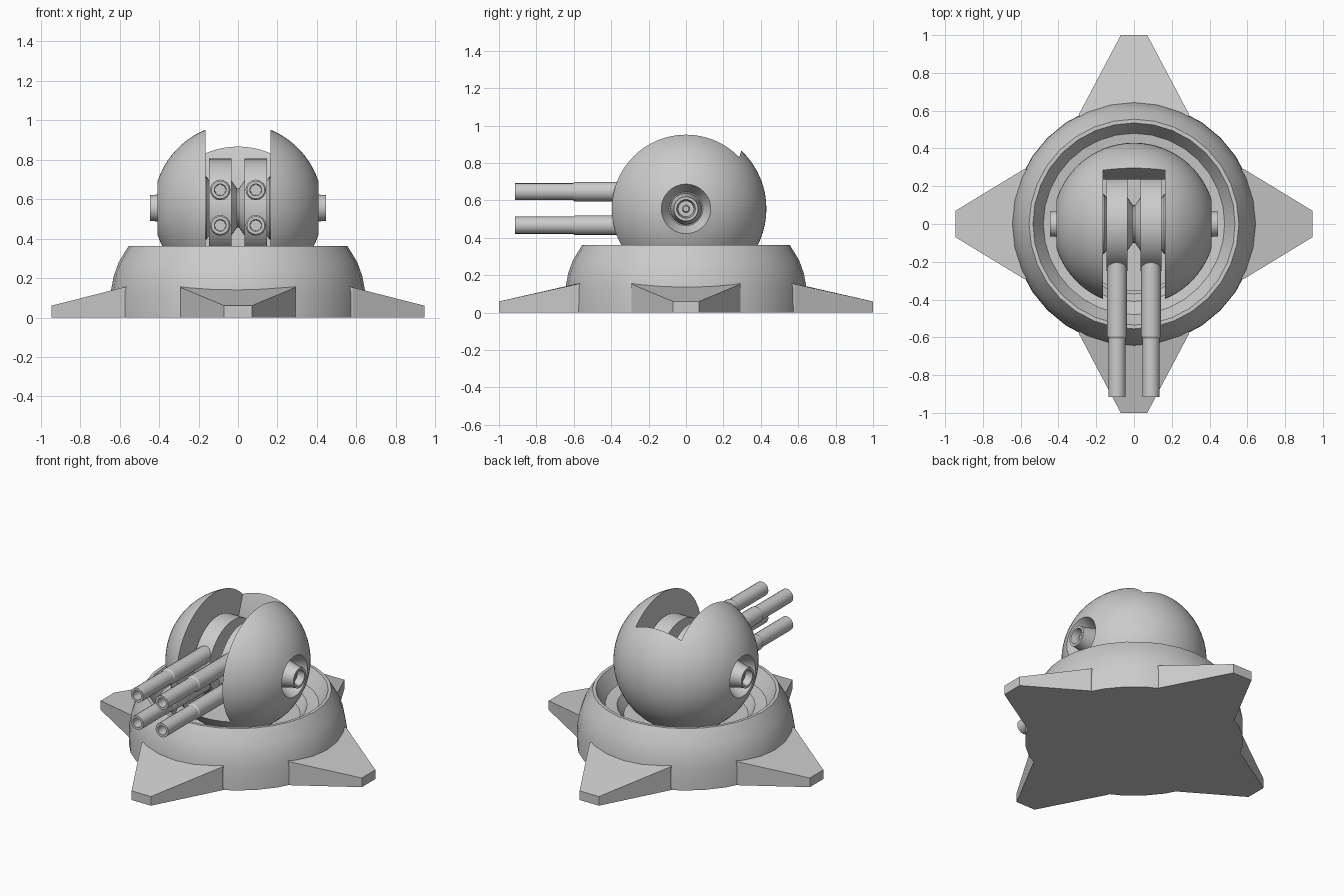
import bpy, bmesh, math
from mathutils import Matrix, Vector

if "Cube" in bpy.data.objects:
    bpy.data.objects.remove(bpy.data.objects["Cube"])

CZ = 0.555  # height of the ball centre
R = 0.43    # ball radius


def finish(name, bm, angle=None):
    bmesh.ops.remove_doubles(bm, verts=bm.verts, dist=1e-5)
    bmesh.ops.recalc_face_normals(bm, faces=bm.faces)
    me = bpy.data.meshes.new(name)
    bm.to_mesh(me)
    bm.free()
    ob = bpy.data.objects.new(name, me)
    bpy.context.collection.objects.link(ob)
    if angle:
        smooth(ob, angle)
    return ob


def activate(ob):
    bpy.ops.object.select_all(action='DESELECT')
    ob.select_set(True)
    bpy.context.view_layer.objects.active = ob


def smooth(ob, angle=30):
    activate(ob)
    bpy.ops.object.shade_smooth_by_angle(angle=math.radians(angle))


def lathe(name, profile, axis='Z', at=(0, 0, 0), segs=32, angle=30):
    """Revolve (radius, height) points around an axis."""
    turn = {'Z': Matrix(), 'X': Matrix.Rotation(math.pi / 2, 4, 'Y'),
            '-Y': Matrix.Rotation(math.pi / 2, 4, 'X')}[axis]
    bm = bmesh.new()
    rings = []
    for r, h in profile:
        rings.append([bm.verts.new(Vector(at) + turn @ Vector(
            (r * math.cos(2 * math.pi * i / segs), r * math.sin(2 * math.pi * i / segs), h)))
            for i in range(segs)])
    for a, b in zip(rings, rings[1:]):
        for i in range(segs):
            j = (i + 1) % segs
            bm.faces.new((a[i], a[j], b[j], b[i]))
    return finish(name, bm, angle)


def prism(name, outline, x0, x1):
    """Extrude a (y, z) outline along x."""
    bm = bmesh.new()
    f = bm.faces.new([bm.verts.new((x0, y, z)) for y, z in outline])
    ext = bmesh.ops.extrude_face_region(bm, geom=[f])
    vs = [v for v in ext['geom'] if isinstance(v, bmesh.types.BMVert)]
    bmesh.ops.translate(bm, verts=vs, vec=(x1 - x0, 0, 0))
    return finish(name, bm)


# Round base with a sunken bowl
lathe('base', [(0, 0), (0.57, 0), (0.647, 0), (0.645, 0.13), (0.63, 0.21), (0.605, 0.28),
               (0.555, 0.362), (0.535, 0.362), (0.48, 0.27), (0.41, 0.26),
               (0.37, 0.2), (0, 0.2)])

# Four tapered feet
for k, (name, tip) in enumerate([('front_foot', 1.0), ('right_foot', 0.945),
                                 ('back_foot', 1.0), ('left_foot', 0.945)]):
    bm = bmesh.new()
    top, low = [], []
    for x, y, z in [(-0.29, 0.45, 0.185), (-0.292, 0.58, 0.153), (-0.07, tip, 0.06),
                    (0.07, tip, 0.06), (0.292, 0.58, 0.153), (0.29, 0.45, 0.185)]:
        top.append(bm.verts.new((x, -y, z)))
        low.append(bm.verts.new((x, -y, 0)))
    bm.faces.new(top)
    bm.faces.new(low)
    for i in range(6):
        j = (i + 1) % 6
        bm.faces.new((top[i], top[j], low[j], low[i]))
    bmesh.ops.rotate(bm, verts=bm.verts, matrix=Matrix.Rotation(k * math.pi / 2, 3, 'Z'))
    finish(name, bm)

# Ball shell, revolved around x, with a dished socket on each side
a0 = math.asin(0.132 / R)
arc = [(R * math.sin(a), R * math.cos(a))
       for a in (a0 + (math.pi - 2 * a0) * i / 28 for i in range(29))]
socket = [(0, 0.33), (0.09, 0.33)]
ball = lathe('ball_shell', socket + arc + [(r, -h) for r, h in reversed(socket)],
             'X', (0, 0, CZ), 64, None)

# Gun slot cut through the front and top of the ball
cutter = prism('slot_cutter', [(-0.7, 1.2), (0.36, 1.2), (0.297, 0.87), (0.235, 0.68),
                               (0.235, 0.31), (-0.7, 0.31)], -0.165, 0.165)
mod = ball.modifiers.new('slot', 'BOOLEAN')
mod.operation = 'DIFFERENCE'
mod.solver = 'EXACT'
mod.object = cutter
activate(ball)
bpy.ops.object.modifier_apply(modifier='slot')
bpy.data.objects.remove(cutter)
smooth(ball)

# Side hubs sitting in the sockets
for side, s in (('left', -1), ('right', 1)):
    lathe(side + '_hub', [(r, s * h) for r, h in [
        (0, 0.32), (0.085, 0.32), (0.083, 0.35), (0.068, 0.41), (0.065, 0.446), (0.05, 0.446),
        (0.042, 0.40), (0.02, 0.40), (0.015, 0.415), (0, 0.415)]], 'X', (0, 0, CZ))

# Spool axle between and beside the gun wheels
lathe('axle', [(0, -0.17), (0.16, -0.17), (0.16, -0.16), (0.13, -0.14), (0.15, -0.04),
               (0.10, -0.006), (0.10, 0.006), (0.15, 0.04), (0.13, 0.14), (0.16, 0.16),
               (0.16, 0.17), (0, 0.17)], 'X', (0, 0, CZ))

# Two gun wheels, each with two hollow barrels
for side, s in (('left', -1), ('right', 1)):
    x = s * 0.09
    lathe(side + '_wheel', [(0, -0.056), (0.25, -0.056), (0.25, 0.056), (0, 0.056)],
          'X', (x, 0, CZ), 48)
    for level, z in (('upper', 0.647), ('lower', 0.467)):
        lathe(f'{side}_{level}_barrel',
              [(0, 0.15), (0.052, 0.15), (0.052, 0.595), (0.046, 0.605), (0.046, 0.915),
               (0.03, 0.915), (0.027, 0.80), (0, 0.80)], '-Y', (x, 0, z), 16)
